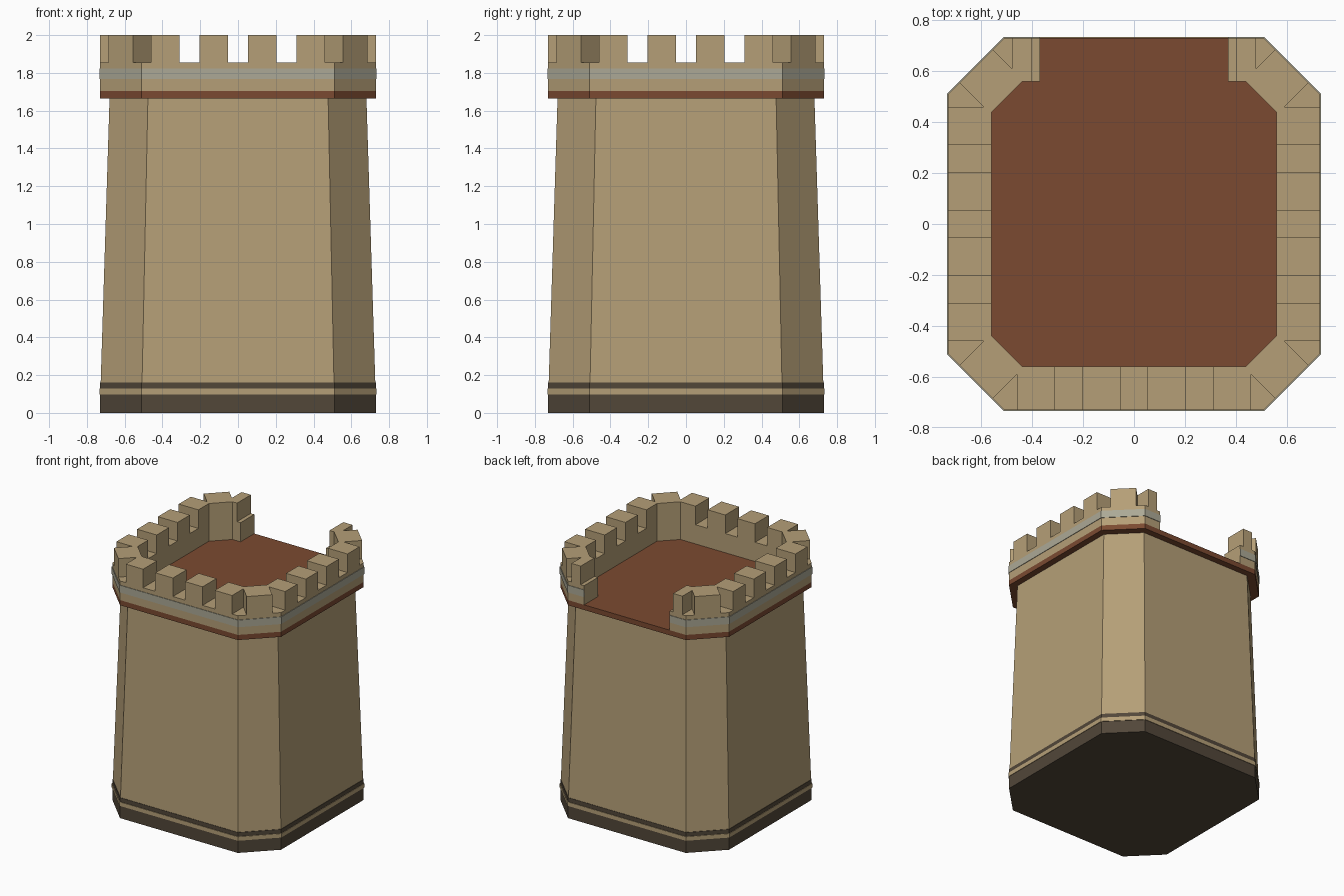
import bpy, bmesh

if "Cube" in bpy.data.objects:
    bpy.data.objects.remove(bpy.data.objects["Cube"])


def material(name, r, g, b):
    lin = [((c / 255 + 0.055) / 1.055) ** 2.4 for c in (r, g, b)]
    m = bpy.data.materials.new(name)
    m.diffuse_color = (*lin, 1)
    m.use_nodes = True
    m.node_tree.nodes["Principled BSDF"].inputs["Base Color"].default_value = m.diffuse_color
    return m


TAN = material("tan_stone", 181, 159, 119)
DARK = material("dark_stone", 82, 71, 57)
BROWN = material("brown_floor", 123, 74, 49)
GREY = material("grey_trim", 172, 169, 150)


def finish(bm, name, mats):
    bmesh.ops.recalc_face_normals(bm, faces=bm.faces)
    me = bpy.data.meshes.new(name)
    bm.to_mesh(me)
    bm.free()
    for m in mats:
        me.materials.append(m)
    ob = bpy.data.objects.new(name, me)
    bpy.context.collection.objects.link(ob)
    return ob


def octagon(a, b):
    """Square of half width a with chamfers starting at b."""
    return [(b, a), (a, b), (a, -b), (b, -a), (-b, -a), (-a, -b), (-a, b), (-b, a)]


def loft(name, sections, mats):
    """sections: (z, half width, chamfer start, material index of the band above)."""
    bm = bmesh.new()
    rings = [[bm.verts.new((x, y, z)) for x, y in octagon(a, b)] for z, a, b, _ in sections]
    for r0, r1, s in zip(rings, rings[1:], sections):
        for i in range(8):
            j = (i + 1) % 8
            bm.faces.new((r0[i], r0[j], r1[j], r1[i])).material_index = s[3]
    bm.faces.new(rings[0]).material_index = sections[0][3]
    bm.faces.new(rings[-1]).material_index = sections[-1][3]
    return finish(bm, name, mats)


def prism(name, outline, z0, z1, mat):
    bm = bmesh.new()
    face = bm.faces.new([bm.verts.new((x, y, z0)) for x, y in outline])
    ext = bmesh.ops.extrude_face_region(bm, geom=[face], use_keep_orig=True)
    for v in ext["geom"]:
        if isinstance(v, bmesh.types.BMVert):
            v.co.z = z1
    return finish(bm, name, [mat])


W, C = 0.73, 0.51      # outer half width, chamfer start
IW, IC = 0.56, 0.44    # inner side of the parapet
GAP = 0.37             # half width of the back opening
FLOOR, SILL, TOP = 1.705, 1.855, 2.0

# Tower body: plinth, stripes, tapering wall and floor slab
loft("tower_body", [
    (0, W, C, 1), (0.097, W, C, 0),
    (0.097, W + 0.004, C + 0.002, 0), (0.128, W + 0.004, C + 0.002, 0),
    (0.128, W, C, 1), (0.16, W, C, 1), (0.16, W - 0.003, C - 0.002, 0),
    (1.665, 0.68, 0.477, 2), (1.665, W, C, 2), (FLOOR, W, C, 2),
], [TAN, DARK, BROWN])


def c_ring(a, b, ia, ib):
    """Octagon ring left open at the back."""
    return [(GAP, a)] + octagon(a, b) + [(-GAP, a), (-GAP, ia)] + octagon(ia, ib)[::-1] + [(GAP, ia)]


# Parapet wall and its grey stripe
prism("parapet", c_ring(W, C, IW, IC), FLOOR, SILL, TAN)
prism("parapet_stripe", c_ring(W + 0.004, C + 0.002, W - 0.01, C - 0.004), 1.767, 1.823, GREY)

# Corner battlements: chamfer block joined with its two neighbours
for sx, sxn in ((1, "right"), (-1, "left")):
    for sy, syn in ((1, "back"), (-1, "front")):
        start, end = (0.40, 0.48) if sy > 0 else (0.31, 0.46)
        pts = [(start, IW), (start, W), (end, W), (end, end + 0.13), (0.555, 0.685),
               (0.685, 0.555), (0.59, 0.46), (W, 0.46), (W, 0.31), (IW, 0.31),
               (IW, IC), (IC, IW)]
        prism(f"corner_battlement_{syn}_{sxn}", [(sx * x, sy * y) for x, y in pts], SILL, TOP, TAN)

# Plain battlements on the front and the two sides
for s, side in ((1, "right"), (-1, "left")):
    lo, hi = s * 0.052, s * 0.205
    prism(f"battlement_front_{side}", [(lo, -W), (hi, -W), (hi, -IW), (lo, -IW)], SILL, TOP, TAN)
    for t, pos in ((1, "back"), (-1, "front")):
        a, b = t * 0.052, t * 0.205
        prism(f"battlement_{side}_{pos}", [(s * IW, a), (s * W, a), (s * W, b), (s * IW, b)],
              SILL, TOP, TAN)
